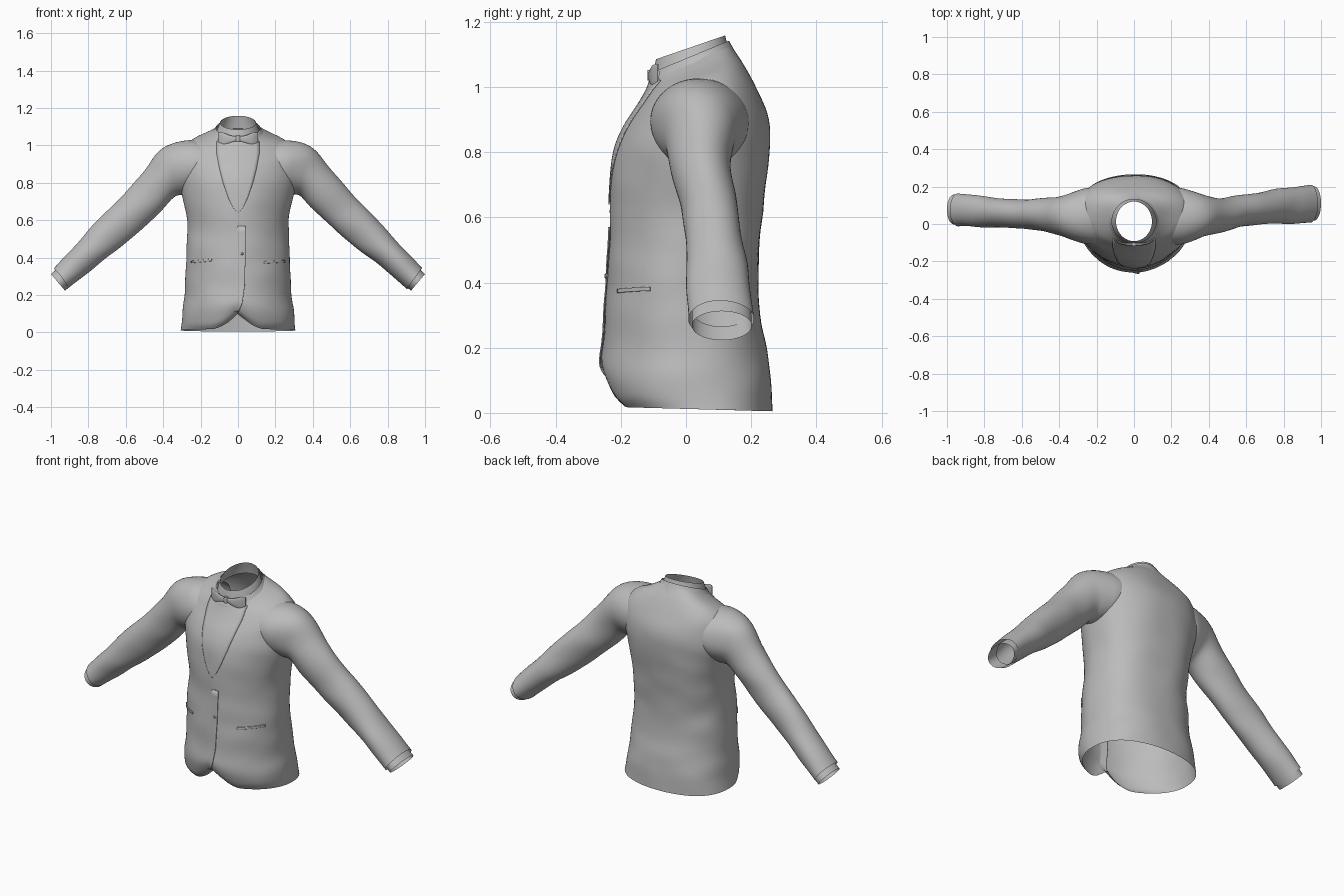
import bpy, bmesh, math
from mathutils import Vector, noise
from mathutils.bvhtree import BVHTree

cube = bpy.data.objects.get("Cube")
if cube:
    bpy.data.objects.remove(cube, do_unlink=True)

grey = bpy.data.materials.new("cloth_grey")
grey.use_nodes = True
grey.diffuse_color = (0.5, 0.5, 0.5, 1)
grey.node_tree.nodes["Principled BSDF"].inputs["Base Color"].default_value = (0.5, 0.5, 0.5, 1)


def finish(name, bm):
    bmesh.ops.recalc_face_normals(bm, faces=bm.faces[:])
    mesh = bpy.data.meshes.new(name)
    bm.to_mesh(mesh)
    bm.free()
    mesh.materials.append(grey)
    ob = bpy.data.objects.new(name, mesh)
    bpy.context.collection.objects.link(ob)
    bpy.ops.object.select_all(action='DESELECT')
    ob.select_set(True)
    bpy.context.view_layer.objects.active = ob
    bpy.ops.object.shade_smooth_by_angle(angle=math.radians(50))
    return ob


def spline(p0, p1, p2, p3, t):
    return (p1 * 2 + (p2 - p0) * t + (p0 * 2 - p1 * 5 + p2 * 4 - p3) * t * t
            + (p1 * 3 - p0 - p2 * 3 + p3) * t ** 3) / 2


def loft(name, sections, segs=48, steps=4, power=(1, 1), shape=None, capped=False):
    """Skin smooth rings; a section is (centre, first half axis, second half axis).
    The two powers square off or sharpen the positive and negative second half."""
    sections = [[Vector(v) for v in s] for s in sections]
    n = len(sections)
    bm = bmesh.new()
    rings = []
    for k in range((n - 1) * steps + 1):
        i = min(k // steps, n - 2)
        t = k / steps - i
        quad = [sections[max(0, min(n - 1, i + d))] for d in (-1, 0, 1, 2)]
        c, a, b = (spline(*(s[m] for s in quad), t) for m in range(3))
        ring = []
        for j in range(segs):
            ang = math.tau * j / segs
            u, v = math.cos(ang), math.sin(ang)
            e = power[0] if v > 0 else power[1]
            p = c + a * math.copysign(abs(u) ** e, u) + b * math.copysign(abs(v) ** e, v)
            ring.append(bm.verts.new(shape(p) if shape else p))
        rings.append(ring)
    for lo, hi in zip(rings, rings[1:]):
        for j in range(segs):
            m = (j + 1) % segs
            bm.faces.new((lo[j], lo[m], hi[m], hi[j]))
    if capped:
        bm.faces.new(rings[0])
        bm.faces.new(rings[-1])
    return finish(name, bm)


def ring(zf, zb, w, yf, yb):
    """Torso section from front and back heights, half width, front and back depth."""
    return ((0, (yf + yb) / 2, (zf + zb) / 2), (w, 0, 0), (0, (yb - yf) / 2, (zb - zf) / 2))


def folds(p, size=0.006):
    q = Vector((p.x * 5, p.y * 5, p.z * 9))
    return p + noise.noise_vector(q) * size


def cutaway(p):
    """Round the front hem away from the centre and add soft folds."""
    if p.y < 0 and p.z < 0.25:
        lift = 0.085 * max(0, 1 - abs(p.x) / 0.14) ** 1.6
        p.z = lift + p.z * (1 - lift / 0.25)
    q = folds(p)
    q.z = max(q.z if p.z > 0.05 else p.z, 0)
    return q


# Jacket body, hem to neck
body = loft("jacket_body", [ring(*r) for r in (
    (0.018, 0.005, 0.308, -0.21, 0.265), (0.05, 0.05, 0.303, -0.24, 0.264),
    (0.12, 0.12, 0.295, -0.259, 0.26),
    (0.2, 0.2, 0.285, -0.255, 0.247), (0.3, 0.3, 0.282, -0.246, 0.228),
    (0.4, 0.4, 0.276, -0.24, 0.222), (0.5, 0.5, 0.272, -0.235, 0.225),
    (0.62, 0.62, 0.275, -0.232, 0.237), (0.74, 0.75, 0.3, -0.228, 0.25),
    (0.82, 0.84, 0.315, -0.212, 0.256), (0.88, 0.92, 0.315, -0.185, 0.247),
    (0.93, 1.0, 0.303, -0.152, 0.215), (0.975, 1.06, 0.25, -0.126, 0.178),
    (1.005, 1.1, 0.17, -0.112, 0.15), (1.03, 1.125, 0.122, -0.105, 0.135))],
    segs=96, power=(0.82, 1.06), shape=cutaway)

# Shirt collar standing in the neck, and the jacket collar around it
loft("shirt_collar", [ring(1.0, 1.09, 0.122, -0.105, 0.135),
                      ring(1.045, 1.125, 0.11, -0.1, 0.128),
                      ring(1.085, 1.158, 0.096, -0.092, 0.12)])
loft("jacket_collar", [ring(1.0, 1.08, 0.17, -0.113, 0.17),
                       ring(1.025, 1.115, 0.135, -0.11, 0.147),
                       ring(1.045, 1.142, 0.118, -0.103, 0.132)])


# Sleeves and cuffs: upper edge point, lower edge point, front and back depth
def sleeve_section(side, xt, zt, xb, zb, y0, y1):
    if side > 0:
        swing = min(0.25, max(0, xt - 0.5))
        y0, y1 = y0 + 0.08 * swing, y1 + 0.18 * swing
    return ((side * (xt + xb) / 2, (y0 + y1) / 2, (zt + zb) / 2),
            (side * (xt - xb) / 2, 0, (zt - zb) / 2), (0, (y1 - y0) / 2, 0))


arm = ((0.17, 1.02, 0.2, 0.79, -0.105, 0.195), (0.26, 1.026, 0.25, 0.75, -0.108, 0.193),
       (0.35, 1.01, 0.297, 0.738, -0.088, 0.17),
       (0.42, 0.967, 0.34, 0.725, -0.066, 0.15), (0.5, 0.867, 0.41, 0.65, -0.045, 0.14),
       (0.60, 0.75, 0.51, 0.558, -0.027, 0.132), (0.70, 0.652, 0.61, 0.472, -0.02, 0.132),
       (0.82, 0.523, 0.73, 0.376, -0.018, 0.145), (0.90, 0.433, 0.83, 0.296, -0.016, 0.155),
       (0.984, 0.345, 0.905, 0.235, -0.014, 0.165))
cuff = ((0.94, 0.365, 0.875, 0.265, -0.002, 0.155), (1.0, 0.312, 0.925, 0.223, -0.002, 0.157))
for side, label in ((1, "left"), (-1, "right")):
    loft(label + "_sleeve", [sleeve_section(side, *s) for s in arm], shape=folds)
    loft(label + "_shirt_cuff", [sleeve_section(side, *s) for s in cuff])

# Thin plates laid on the jacket front
tree = BVHTree.FromPolygons([v.co.copy() for v in body.data.vertices],
                            [tuple(p.vertices) for p in body.data.polygons])


def plate(name, rows, cols=12, steps=5, slope=0.0, lift=(0.003, 0.003)):
    """Rows are (height, left x, right x), pressed onto the body; lift runs left to right."""
    bm = bmesh.new()
    grid = []
    for k in range((len(rows) - 1) * steps + 1):
        i = min(k // steps, len(rows) - 2)
        z, x0, x1 = Vector(rows[i]).lerp(Vector(rows[i + 1]), k / steps - i)
        line = []
        for j in range(cols + 1):
            f = j / cols
            x = x0 + (x1 - x0) * f
            h = z + slope * (x - x0)
            hit = tree.ray_cast(Vector((x, -1, h)), Vector((0, 1, 0)))[0]
            if hit is None or hit.y > 0:
                hit = tree.find_nearest(Vector((x, -0.15, h)))[0]
            raised = lift[0] + (lift[1] - lift[0]) * f
            line.append(bm.verts.new((hit.x, hit.y - raised, hit.z)))
        grid.append(line)
    for lo, hi in zip(grid, grid[1:]):
        for j in range(cols):
            bm.faces.new((lo[j], lo[j + 1], hi[j + 1], hi[j]))
    ob = finish(name, bm)
    solid = ob.modifiers.new("thickness", 'SOLIDIFY')
    solid.thickness = 0.004
    solid.offset = 0
    return ob


plate("shirt_front", [(z, -w, w) for z, w in (
    (0.64, 0.004), (0.67, 0.028), (0.72, 0.052), (0.8, 0.08),
    (0.88, 0.1), (0.96, 0.115), (1.02, 0.115))])
plate("front_overlap", ((0.11, -0.03, 0.004), (0.16, -0.03, 0.024), (0.25, -0.03, 0.036),
                        (0.4, -0.03, 0.04), (0.57, -0.02, 0.04)), lift=(-0.006, 0.007))
plate("left_pocket_flap", ((0.368, 0.14, 0.25), (0.38, 0.14, 0.25)), slope=0.06, lift=(0.005, 0.005))
plate("right_pocket_flap", ((0.37, -0.25, -0.14), (0.382, -0.25, -0.14)), slope=0.1, lift=(0.005, 0.005))

# Front button
spot = tree.ray_cast(Vector((0.022, -1, 0.42)), Vector((0, 1, 0)))[0]
loft("front_button", [(spot + Vector((0, -d, 0)), (r, 0, 0), (0, 0, r))
                      for d, r in ((0, 0.007), (0.008, 0.007), (0.011, 0.005))],
     segs=16, steps=1, capped=True)

# Bow tie
for side, label in ((1, "left"), (-1, "right")):
    loft(label + "_bow_wing", [((side * x, y, z), (0, 0, h), (0, d, 0)) for x, y, z, h, d in (
        (0.005, -0.108, 1.036, 0.012, 0.006), (0.04, -0.108, 1.033, 0.02, 0.007),
        (0.08, -0.1, 1.035, 0.033, 0.006), (0.108, -0.085, 1.042, 0.028, 0.003))],
        segs=20, power=(0.8, 0.8), capped=True)
loft("bow_knot", [((0, -0.109, z), (w, 0, 0), (0, 0.009, 0)) for z, w in (
    (1.02, 0.01), (1.036, 0.013), (1.052, 0.01))], segs=20, power=(0.7, 0.7), capped=True)
